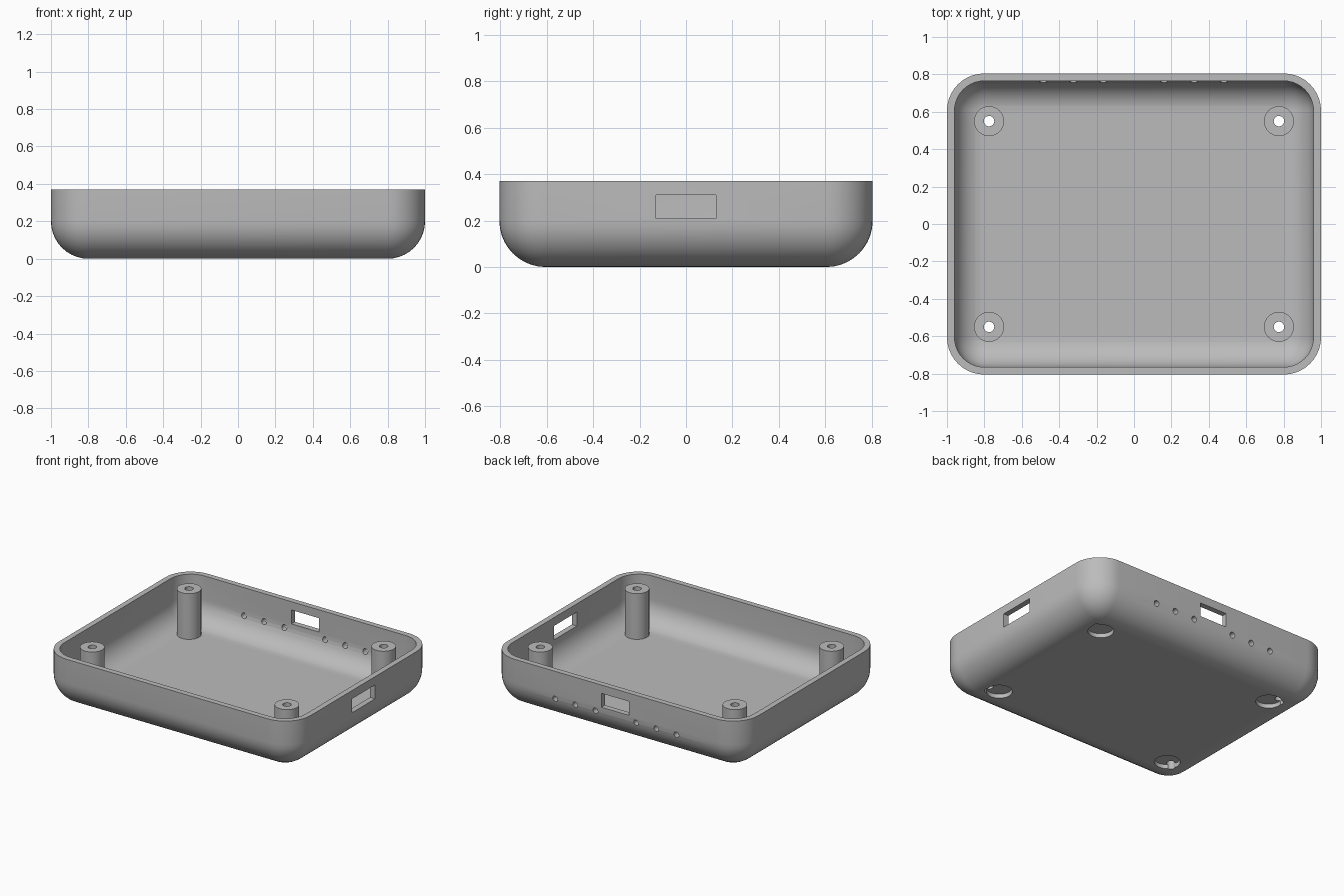
import bpy, bmesh, math
from mathutils import Matrix

if "Cube" in bpy.data.objects:
    bpy.data.objects.remove(bpy.data.objects["Cube"])

CX, CY, CZ = 0.80, 0.605, 0.20      # centres of the rounded corners
R_OUT, R_IN, TOP = 0.20, 0.16, 0.37
SEG = 10

grey = bpy.data.materials.new("light grey plastic")
grey.diffuse_color = (0.5, 0.5, 0.5, 1)
grey.use_nodes = True
grey.node_tree.nodes["Principled BSDF"].inputs["Base Color"].default_value = grey.diffuse_color


def finish(bm, name):
    bmesh.ops.recalc_face_normals(bm, faces=bm.faces)
    mesh = bpy.data.meshes.new(name)
    bm.to_mesh(mesh)
    bm.free()
    ob = bpy.data.objects.new(name, mesh)
    bpy.context.collection.objects.link(ob)
    mesh.materials.append(grey)
    return ob


def ring(bm, r, z):
    """Rounded rectangle loop around the fixed corner centres."""
    verts = []
    for q, (sx, sy) in enumerate([(1, 1), (-1, 1), (-1, -1), (1, -1)]):
        for i in range(SEG + 1):
            a = math.pi / 2 * (q + i / SEG)
            verts.append(bm.verts.new((sx * CX + r * math.cos(a), sy * CY + r * math.sin(a), z)))
    return verts


def cylinder(name, r, z0, z1, x, y, n=40):
    bm = bmesh.new()
    bmesh.ops.create_cone(bm, cap_ends=True, segments=n, radius1=r, radius2=r, depth=z1 - z0,
                          matrix=Matrix.Translation((x, y, (z0 + z1) / 2)))
    return finish(bm, name)


def box(name, size, loc):
    bm = bmesh.new()
    bmesh.ops.create_cube(bm, size=1, matrix=Matrix.Translation(loc) @ Matrix.Diagonal((*size, 1)))
    return finish(bm, name)


# tray shell: outer skin up, over the rim, inner skin down
angles = [math.pi / 2 * i / SEG for i in range(SEG + 1)]
bm = bmesh.new()
profile = [(R_OUT * math.sin(a), CZ - R_OUT * math.cos(a)) for a in angles]
profile += [(R_OUT, TOP), (R_IN, TOP)]
profile += [(R_IN * math.sin(a), CZ - R_IN * math.cos(a)) for a in reversed(angles)]
rings = [ring(bm, r, z) for r, z in profile]
for a, b in zip(rings, rings[1:]):
    for i in range(len(a)):
        j = (i + 1) % len(a)
        bm.faces.new((a[i], a[j], b[j], b[i]))
bm.faces.new(rings[0])
bm.faces.new(rings[-1])
bmesh.ops.remove_doubles(bm, verts=bm.verts, dist=1e-5)
tray = finish(bm, "tray")


def combine(part, operation):
    mod = tray.modifiers.new(part.name, 'BOOLEAN')
    mod.operation, mod.object, mod.solver = operation, part, 'EXACT'
    bpy.context.view_layer.objects.active = tray
    bpy.ops.object.modifier_apply(modifier=mod.name)
    bpy.data.objects.remove(part)


corners = [(sx, sy) for sx in (-1, 1) for sy in (-1, 1)]

# screw posts, foot pockets and screw holes
for sx, sy in corners:
    combine(cylinder("post", 0.08, 0.035, TOP - 0.001, sx * 0.775, sy * 0.55), 'UNION')
for sx, sy in corners:
    combine(cylinder("foot_pocket", 0.085, -0.1, 0.03, sx * 0.715, sy * 0.515), 'DIFFERENCE')
    combine(cylinder("screw_hole", 0.028, -0.1, 0.5, sx * 0.775, sy * 0.55, 24), 'DIFFERENCE')

# port openings in the right and back walls
combine(box("right_port", (0.12, 0.26, 0.10), (0.98, 0, 0.26)), 'DIFFERENCE')
combine(box("back_port", (0.22, 0.12, 0.10), (0, 0.785, 0.26)), 'DIFFERENCE')

# row of small round holes in the back wall
for x in (-0.485, -0.325, -0.165, 0.16, 0.32, 0.48):
    bm = bmesh.new()
    bmesh.ops.create_cone(bm, cap_ends=True, segments=20, radius1=0.02, radius2=0.02, depth=0.2,
                          matrix=Matrix.Translation((x, 0.785, 0.17)) @ Matrix.Rotation(math.pi / 2, 4, 'X'))
    combine(finish(bm, "vent_hole"), 'DIFFERENCE')

bpy.ops.object.select_all(action='DESELECT')
tray.select_set(True)
bpy.context.view_layer.objects.active = tray
bpy.ops.object.shade_smooth_by_angle(angle=math.radians(30))
